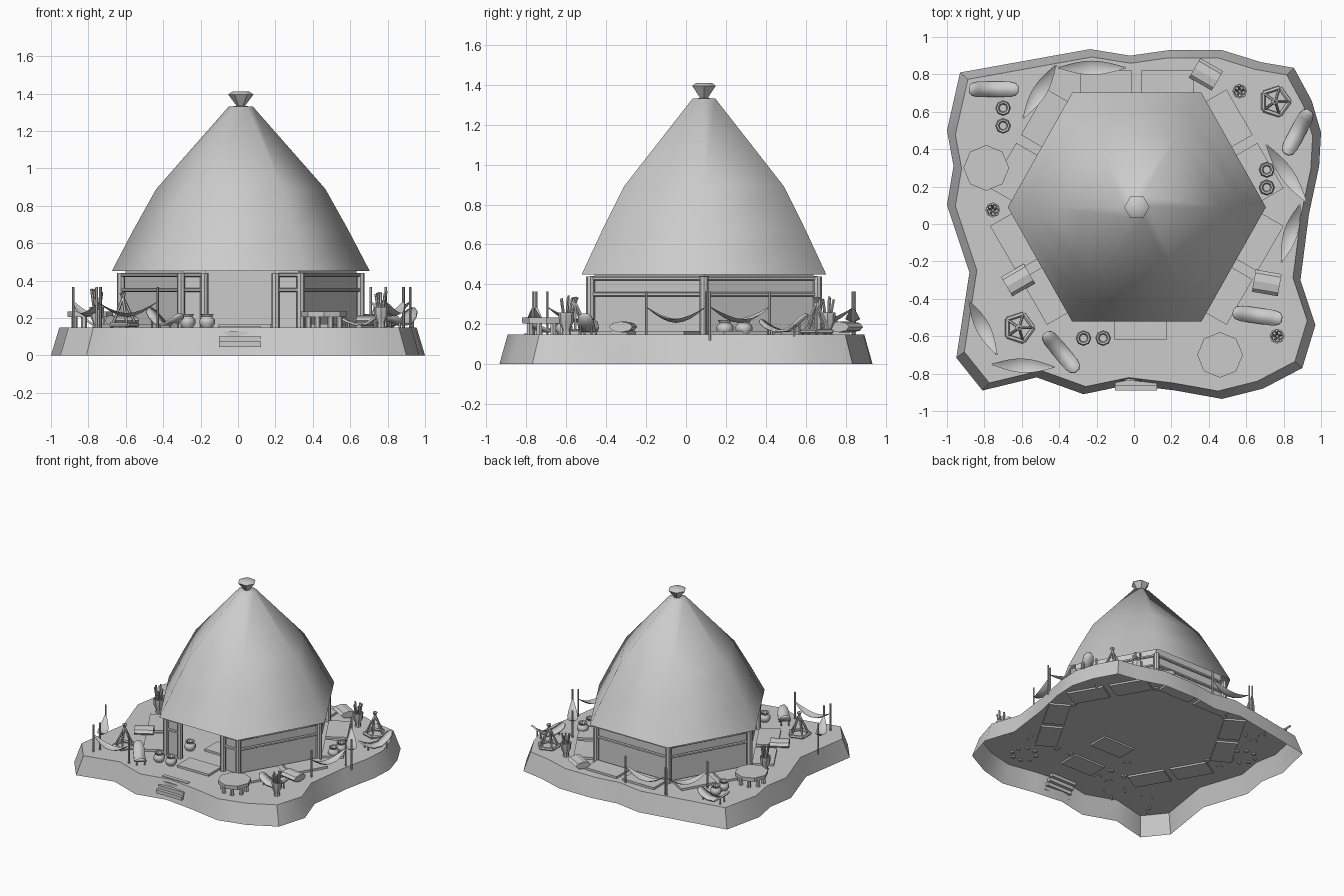
import bpy, bmesh, math, random
from mathutils import Vector, Matrix

if "Cube" in bpy.data.objects:
    bpy.data.objects.remove(bpy.data.objects["Cube"])
random.seed(4)
CX, CY, G = 0.015, 0.09, 0.15     # hut centre, ground height


def obj(name, verts, faces, smooth=None):
    me = bpy.data.meshes.new(name)
    me.from_pydata([tuple(v) for v in verts], [], faces)
    bm = bmesh.new()
    bm.from_mesh(me)
    bmesh.ops.recalc_face_normals(bm, faces=bm.faces[:])
    bm.to_mesh(me)
    bm.free()
    ob = bpy.data.objects.new(name, me)
    bpy.context.collection.objects.link(ob)
    if smooth:
        bpy.context.view_layer.objects.active = ob
        ob.select_set(True)
        bpy.ops.object.shade_smooth_by_angle(angle=math.radians(smooth))
        ob.select_set(False)
    return ob


def lathe(name, prof, n, at=(0, 0, 0), sy=1.0, caps=True, smooth=40):
    v = [(at[0] + r * math.cos(2 * math.pi * i / n), at[1] + sy * r * math.sin(2 * math.pi * i / n), at[2] + z)
         for r, z in prof for i in range(n)]
    f = [(k * n + i, k * n + (i + 1) % n, (k + 1) * n + (i + 1) % n, (k + 1) * n + i)
         for k in range(len(prof) - 1) for i in range(n)]
    if caps:
        f += [tuple(range(n)), tuple(range(len(v) - n, len(v)))]
    return obj(name, v, f, smooth)


def rod(name, a, b, r, n=6):
    a, b = Vector(a), Vector(b)
    q = Vector((0, 0, 1)).rotation_difference(b - a)
    ob = lathe(name, [(r, 0), (r, (b - a).length)], n)
    ob.matrix_world = Matrix.Translation(a) @ q.to_matrix().to_4x4()
    return ob


def box(name, c, s, ang=0):
    v = [(s[0] * x / 2, s[1] * y / 2, s[2] * z / 2) for x in (-1, 1) for y in (-1, 1) for z in (-1, 1)]
    ob = obj(name, v, [(0, 1, 3, 2), (4, 6, 7, 5), (0, 4, 5, 1), (2, 3, 7, 6), (0, 2, 6, 4), (1, 5, 7, 3)])
    ob.location = c
    ob.rotation_euler[2] = math.radians(ang)
    return ob


def hexpt(r, k, z=0):
    a = math.radians(60 * k)
    return Vector((CX + r * math.cos(a), CY + 1.025 * r * math.sin(a), z))


# ground: uneven outline, sloped sides, open underneath
outline = [(-.93, .81), (-.235, .935), (-.02, .9), (.19, .93), (.47, .93), (.68, .865), (.855, .835), (.95, .66),
           (1, .49), (.99, .31), (.935, .05), (.89, -.3), (.97, -.54), (.9, -.77), (.69, -.88), (.47, -.935),
           (.22, -.89), (-.03, -.86), (-.27, -.91), (-.52, -.82), (-.81, -.89), (-.95, -.715), (-.88, -.26),
           (-1, .1), (-.965, .31), (-1, .5)]
n = len(outline)
obj("ground", [(x, y, 0) for x, y in outline] + [(x * .955, y * .955, G) for x, y in outline],
    [(i, (i + 1) % n, n + (i + 1) % n, n + i) for i in range(n)] + [tuple(range(n, 2 * n))], 40)

# roof and finial
lathe("roof", [(.69, .45), (.575, .67), (.452, .89), (.065, 1.33), (.001, 1.335)], 6, (CX, CY, 0), 1.025, False, 70)
lathe("roof_finial", [(.012, 1.32), (.068, 1.395), (.045, 1.41)], 6, (CX, CY, 0))


# walls, posts and rails with a doorway in the front side
def wall(a, b):
    for z in (.35, .43):
        rod("wall_rail", a + Vector((0, 0, z)), b + Vector((0, 0, z)), .011)
    c = Vector((CX, CY, 0))
    p, q = c + (a - c) * .965, c + (b - c) * .965
    h = Vector((0, 0, 1))
    obj("wall", [p + h * G, q + h * G, q + h * .5, p + h * .5], [(0, 1, 2, 3)])


def post(p):
    rod("wall_post", (p.x, p.y, .14), (p.x, p.y, .44), .022, 8)


for k in range(6):
    a, b = hexpt(.64, k), hexpt(.64, k + 1)
    post(a)
    if k == 4:
        d1, d2 = a.copy(), b.copy()
        d1.x, d2.x = -.18, .2
        for d in (d1, d2):
            post(d)
        wall(a, d1)
        wall(d2, b)
    else:
        wall(a, b)

# mats around the hut
for deg in (30, 90, 150, 210, 330):
    t = math.radians(deg)
    for s in (-.165, .165):
        box("mat", (CX + .65 * math.cos(t) - s * math.sin(t), CY + .65 * math.sin(t) + s * math.cos(t), G + .002),
            (.16, .28, .03), deg)
box("mat", (.035, -.54, G + .002), (.28, .16, .03))
box("inner_mat", (.04, -.2, G + .002), (.28, .16, .03))

# entrance steps
for i in range(4):
    box("step", (.01, -.875 + .026 * i, .06 + .027 * i), (.225, .03, .028))

# round tables
for x, y in ((-.79, .3), (.46, -.7)):
    lathe("table_top", [(.12, .205), (.122, .235)], 8, (x, y, 0))
    for i in range(8):
        a = math.pi / 4 * (i + .5)
        px, py = x + .09 * math.cos(a), y + .09 * math.sin(a)
        rod("table_leg", (px, py, .14), (px, py, .21), .016)

# pots
for x, y in ((-.27, -.61), (-.165, -.61), (.71, .29), (.71, .195), (-.7, .62), (-.7, .525), (-.2, -.32)):
    lathe("pot", [(.026, -.005), (.042, .02), (.042, .04), (.027, .057), (.036, .072), (.026, .07), (.02, .05)],
          8, (x, y, G))

# jars holding sticks
for x, y in ((.565, .71), (-.755, .075), (.765, -.6)):
    lathe("stick_jar", [(.024, -.005), (.02, .025), (.036, .06), (.04, .11), (.032, .11), (.028, .07)], 8, (x, y, G))
    for i in range(5):
        a = 2 * math.pi * i / 5 + .4
        c, s = math.cos(a), math.sin(a)
        rod("jar_stick", (x + .01 * c, y + .01 * s, .21), (x + .03 * c, y + .03 * s, random.uniform(.32, .365)), .007)

# campfires: leaning sticks and a ring of logs
for x, y in ((.755, .655), (-.615, -.555)):
    for i in range(5):
        a, b = 2 * math.pi * i / 5, 2 * math.pi * (i + 1) / 5
        c, s = math.cos(a), math.sin(a)
        rod("fire_stick", (x + .075 * c, y + .075 * s, .15), (x - .012 * c, y - .012 * s, .335), .008)
        rod("fire_log", (x + .078 * c, y + .078 * s, .165),
            (x + .078 * math.cos(b), y + .078 * math.sin(b), .165), .012)

# hammocks slung between poles
for ax, ay, bx, by in ((-.42, .845, -.59, .57), (-.4, .835, -.05, .835), (.71, .42, .92, .12), (.885, .1, .79, -.2),
                       (-.88, -.415, -.735, -.695), (-.755, -.75, -.43, -.765)):
    a, b = Vector((ax, ay, 0)), Vector((bx, by, 0))
    side = Vector((ay - by, bx - ax, 0)).normalized()
    v, f = [], []
    for i in range(9):
        t = i / 8
        w, sag = .004 + .034 * math.sin(math.pi * t), .062 * math.sin(math.pi * t)
        for k in (-1, 0, 1):
            v.append(a.lerp(b, t) + side * w * k + Vector((0, 0, .288 - sag + (abs(k) - 1) * w * .5)))
        if i:
            f += [(3 * i - 3 + k, 3 * i - 2 + k, 3 * i + 1 + k, 3 * i + k) for k in (0, 1)]
    obj("hammock", v, f, 60)
    for p in (a, b):
        rod("hammock_pole", (p.x, p.y, .12), (p.x, p.y, .365), .007)

# curved loungers with rounded ends
prof = [(-.125, .225, .015), (-.11, .21, .034), (-.08, .19, .042), (-.03, .172, .042), (.03, .175, .042),
        (.08, .21, .042), (.11, .24, .034), (.125, .255, .015)]
for x, y, ang in ((-.75, .72, 180), (.875, .49, 62), (-.39, -.685, 130), (.66, -.49, -8)):
    v = [(px, s * w, z) for px, z, w in prof for s in (-1, 1)]
    ob = obj("lounger", v, [(2 * i, 2 * i + 1, 2 * i + 3, 2 * i + 2) for i in range(len(prof) - 1)], 50)
    m = ob.modifiers.new("thickness", 'SOLIDIFY')
    m.thickness = .012
    ob.location = (x, y, 0)
    ob.rotation_euler[2] = t = math.radians(ang)
    for lx, h in ((-.075, .185), (.075, .2)):
        for ly in (-.028, .028):
            px, py = x + lx * math.cos(t) - ly * math.sin(t), y + lx * math.sin(t) + ly * math.cos(t)
            rod("lounger_leg", (px, py, .14), (px, py, h), .006)

# flattened bedrolls
for x, y, ang in ((-.62, -.3, 30), (.385, .8, -30), (.71, -.315, -10)):
    ob = lathe("bedroll", [(.06, -.07), (.06, .07)], 8)
    ob.matrix_world = (Matrix.Translation((x, y, .187)) @ Matrix.Rotation(math.radians(ang), 4, 'Z')
                       @ Matrix.Diagonal((1, 1, .45, 1)) @ Matrix.Rotation(math.pi / 2, 4, 'Y'))
